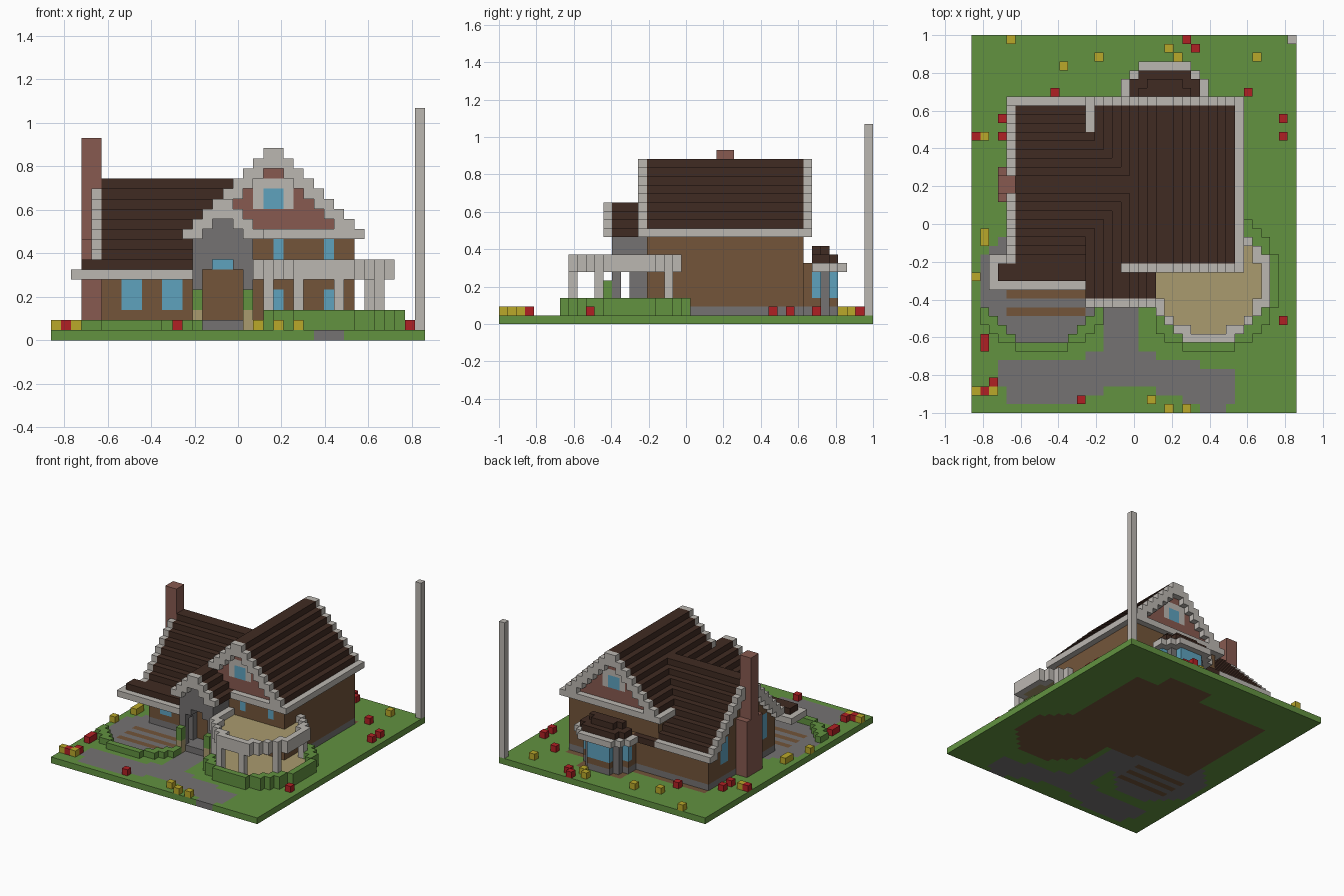
import bpy
import bmesh

cube = bpy.data.objects.get("Cube")
if cube:
    bpy.data.objects.remove(cube)

WIDE, DEEP = 37, 43
UNIT = 2 / DEEP
COLOURS = {
    "grass green": (98, 146, 64), "trim white": (187, 183, 177),
    "roof dark brown": (64, 43, 34), "wood brown": (115, 85, 58),
    "stone grey": (117, 114, 114), "brick": (135, 90, 80),
    "window blue": (94, 162, 190), "sand tan": (170, 155, 110),
    "flower red": (176, 32, 36), "flower yellow": (186, 168, 42),
}
blocks = {}   # block position -> part name
colour_of = {}  # part name -> colour name


def fill(part, colour, x, y, z):
    """Fill a box of blocks; later parts replace earlier ones."""
    colour_of[part] = colour
    for i in range(*x):
        for j in range(*y):
            for k in range(*z):
                blocks[i, j, k] = part


def block(part, colour, i, j, z):
    fill(part, colour, (i, i + 1), (j, j + 1), z)


def carve(x, y, z):
    for i in range(*x):
        for j in range(*y):
            for k in range(*z):
                blocks.pop((i, j, k), None)


def disc(centre, outer, inner=0):
    """Block columns whose centres lie in a flat ring."""
    cx, cy = centre
    for i in range(cx - outer, cx + outer):
        for j in range(cy - outer, cy + outer):
            if inner ** 2 <= (i + .5 - cx) ** 2 + (j + .5 - cy) ** 2 < outer ** 2:
                yield i, j


# Ground, path and patio
ground = (0, 1)
fill("lawn", "grass green", (0, WIDE), (0, DEEP), ground)
fill("house_floor", "wood brown", (5, 30), (17, 36), ground)
fill("bay_floor", "wood brown", (18, 26), (36, 39), ground)
patio, terrace = (8, 15), (27, 15)
for i, j in disc(patio, 7):
    if j < 18 or i < 5:
        block("patio", "stone grey", i, j, ground)
for j in (11, 13, 15):
    fill("patio_strips", "wood brown", (4, 13), (j, j + 1), ground)
for x, y in (((15, 19), (6, 17)), ((13, 21), (6, 7)), ((3, 26), (5, 6)),
             ((3, 30), (3, 5)), ((4, 15), (2, 3)), ((21, 30), (2, 3)),
             ((4, 12), (1, 2)), ((24, 30), (1, 2)), ((26, 29), (0, 1))):
    fill("path", "stone grey", x, y, ground)

# Side wing: walls, stepped roof and rake
for j in range(17, 36):
    top = min(j - 9, 42 - j)
    row = (j, j + 1)
    if 18 <= j < 35:
        fill("wing_walls", "wood brown", (5, 14), row, (1, top - 2))
    fill("wing_roof", "roof dark brown", (5, 22), row, (max(6, top - 2), top))
    fill("wing_rake", "trim white", (4, 5), row, (max(6, top - 2), top))
fill("wing_base", "stone grey", (5, 14), (18, 35), (1, 2))
fill("wing_back_eave", "trim white", (4, 14), (35, 36), (6, 7))
fill("wing_front_eave", "trim white", (2, 14), (14, 15), (6, 7))
fill("wing_front_eave", "trim white", (2, 3), (14, 18), (6, 7))
fill("wing_front_eave", "trim white", (2, 5), (17, 18), (6, 7))
fill("wing_awning", "roof dark brown", (3, 14), (15, 17), (7, 8))
for i in (7, 11):
    fill("wing_windows", "window blue", (i, i + 2), (18, 19), (3, 6))
for j in (20, 30):
    fill("wing_windows", "window blue", (5, 6), (j, j + 2), (4, 8))

# Main house: walls, brick gables, stepped roof and rakes
fill("house_walls", "wood brown", (14, 30), (17, 35), (1, 10))
fill("house_base", "stone grey", (14, 30), (17, 35), (1, 2))
for i in range(13, 31):
    top = min(i - 2, 41 - i)
    column = (i, i + 1)
    layer = (max(10, top - 2), top)
    if 14 <= i < 30:
        fill("house_gables", "brick", column, (17, 35), (10, top - 2))
        fill("house_roof", "roof dark brown", column, (17, 35), layer)
    for j in (16, 35):
        fill("house_rakes", "trim white", column, (j, j + 1), layer)
        fill("house_rakes", "trim white", column, (j, j + 1), (10, 11))
fill("house_eaves", "trim white", (30, 31), (16, 36), (10, 11))
fill("house_eaves", "trim white", (13, 14), (32, 36), (10, 11))
for j in (17, 34):
    row = (j, j + 1)
    fill("gable_frames", "trim white", (20, 24), row, (13, 16))
    fill("gable_windows", "window blue", (21, 23), row, (13, 15))
for j in (16, 35):
    carve((21, 23), (j, j + 1), (11, 17))
for i in (22, 27):
    for z in ((3, 5), (8, 10)):
        fill("house_windows", "window blue", (i, i + 1), (17, 18), z)

# Entrance porch with an arched opening
fill("porch_walls", "stone grey", (14, 20), (13, 17), (1, 10))
for i in range(13, 21):
    top = min(i - 2, 31 - i)
    column = (i, i + 1)
    layer = (max(10, top - 2), top)
    if 14 <= i < 20:
        fill("porch_walls", "stone grey", column, (13, 17), (10, top - 2))
    fill("porch_roof", "roof dark brown", column, (13, 21 if i < 17 else 17), layer)
    fill("porch_rake", "trim white", column, (12, 13), layer)
carve((15, 19), (13, 16), (2, 7))
carve((16, 18), (13, 16), (7, 8))
carve((14, 20), (14, 15), (2, 6))
fill("front_door", "wood brown", (15, 19), (16, 17), (2, 7))
fill("door_window", "window blue", (16, 18), (16, 17), (7, 8))
for i in (14, 19):
    block("porch_pots", "sand tan", i, 12, (1, 3))
    block("porch_shrubs", "grass green", i, 12, (3, 5))

# Chimney
fill("chimney", "brick", (3, 5), (24, 28), (1, 10))
fill("chimney", "brick", (3, 5), (25, 27), (10, 20))

# Rear bay with a small stepped roof, narrowing towards the garden
for half, end in ((4, 37), (3, 38), (2, 39)):
    x = (22 - half, 22 + half)
    fill("bay_walls", "wood brown", x, (35, end), (1, 7))
    fill("bay_base", "stone grey", x, (35, end), (1, 2))
for half, end in ((5, 38), (4, 39), (3, 40)):
    fill("bay_eave", "trim white", (22 - half, 22 + half), (36, end), (6, 7))
for half, end in ((4, 38), (3, 39)):
    x = (22 - half, 22 + half)
    fill("bay_roof", "roof dark brown", x, (36, end), (7, 8))
    fill("bay_roof", "roof dark brown", (x[0] + 1, x[1] - 1), (36, end - 1), (8, 9))
for i in (18, 25):
    block("bay_windows", "window blue", i, 36, (3, 6))
for i in (19, 24):
    block("bay_posts", "stone grey", i, 37, (1, 6))
fill("bay_windows", "window blue", (20, 24), (38, 39), (3, 6))

# Round terrace: floor, balcony, parapet and columns
def outside(i, j):
    return i >= 20 and (i >= 30 or j < 17)


for i, j in disc(terrace, 7):
    if outside(i, j):
        block("terrace_base", "wood brown", i, j, ground)
        block("terrace_floor", "sand tan", i, j, (1, 2))
        if (i, j, 10) not in blocks or i > 20:
            block("balcony_floor", "sand tan", i, j, (6, 7))
for i, j in disc(terrace, 7, 6):
    if outside(i, j):
        block("balcony_parapet", "trim white", i, j, (6, 8 if j < 21 else 7))
for i, j in ((21, 11), (24, 8), (28, 8), (32, 11), (31, 19)):
    block("terrace_columns", "trim white", i, j, (1, 6))

# Hedges around the terrace and the patio
for i, j in disc(terrace, 8, 7):
    if outside(i, j) and i > 20:
        block("terrace_hedge", "grass green", i, j, (1, 3))
for i, j in disc(patio, 8, 7):
    if j < 12 and i < 15:
        block("patio_hedge", "grass green", i, j, (1, 2))

# Flowers and pole
YELLOW = ((4, 42), (10, 39), (14, 40), (22, 41), (23, 40), (32, 40), (1, 31),
          (1, 19), (1, 20), (0, 15), (0, 2), (2, 2), (20, 1), (22, 0), (24, 0))
RED = ((24, 42), (25, 41), (9, 36), (31, 36), (3, 33), (0, 31), (3, 31),
       (35, 33), (35, 31), (35, 10), (1, 7), (1, 8), (2, 3), (1, 2), (12, 1))
for i, j in YELLOW:
    block("yellow_flowers", "flower yellow", i, j, (1, 2))
for i, j in RED:
    block("red_flowers", "flower red", i, j, (1, 2))
block("pole", "trim white", WIDE - 1, DEEP - 1, (1, 23))


# Materials
def linear(value):
    value /= 255
    return value / 12.92 if value <= .04045 else ((value + .055) / 1.055) ** 2.4


materials = {}
for name, rgb in COLOURS.items():
    material = bpy.data.materials.new(name)
    material.use_nodes = True
    shade = (*map(linear, rgb), 1)
    material.diffuse_color = shade
    for node in material.node_tree.nodes:
        if node.type == "BSDF_PRINCIPLED":
            node.inputs["Base Color"].default_value = shade
    materials[name] = material

# Turn each part into one mesh made of its exposed block sides
meshes = {part: bmesh.new() for part in colour_of}
for cell, part in blocks.items():
    bm = meshes[part]
    for axis in range(3):
        for side in (0, 1):
            beside = list(cell)
            beside[axis] += 2 * side - 1
            if tuple(beside) in blocks:
                continue
            corners = []
            for a, b in ((0, 0), (1, 0), (1, 1), (0, 1)):
                p = list(cell)
                p[axis] += side
                p[(axis + 1) % 3] += a
                p[(axis + 2) % 3] += b
                corners.append(bm.verts.new(((p[0] - WIDE / 2) * UNIT,
                                             (p[1] - DEEP / 2) * UNIT, p[2] * UNIT)))
            bm.faces.new(corners if side else corners[::-1])
for part, bm in meshes.items():
    bmesh.ops.remove_doubles(bm, verts=bm.verts[:], dist=UNIT / 100)
    bmesh.ops.dissolve_limit(bm, angle_limit=.01, verts=bm.verts[:], edges=bm.edges[:])
    mesh = bpy.data.meshes.new(part)
    bm.to_mesh(mesh)
    bm.free()
    mesh.materials.append(materials[colour_of[part]])
    bpy.context.collection.objects.link(bpy.data.objects.new(part, mesh))
